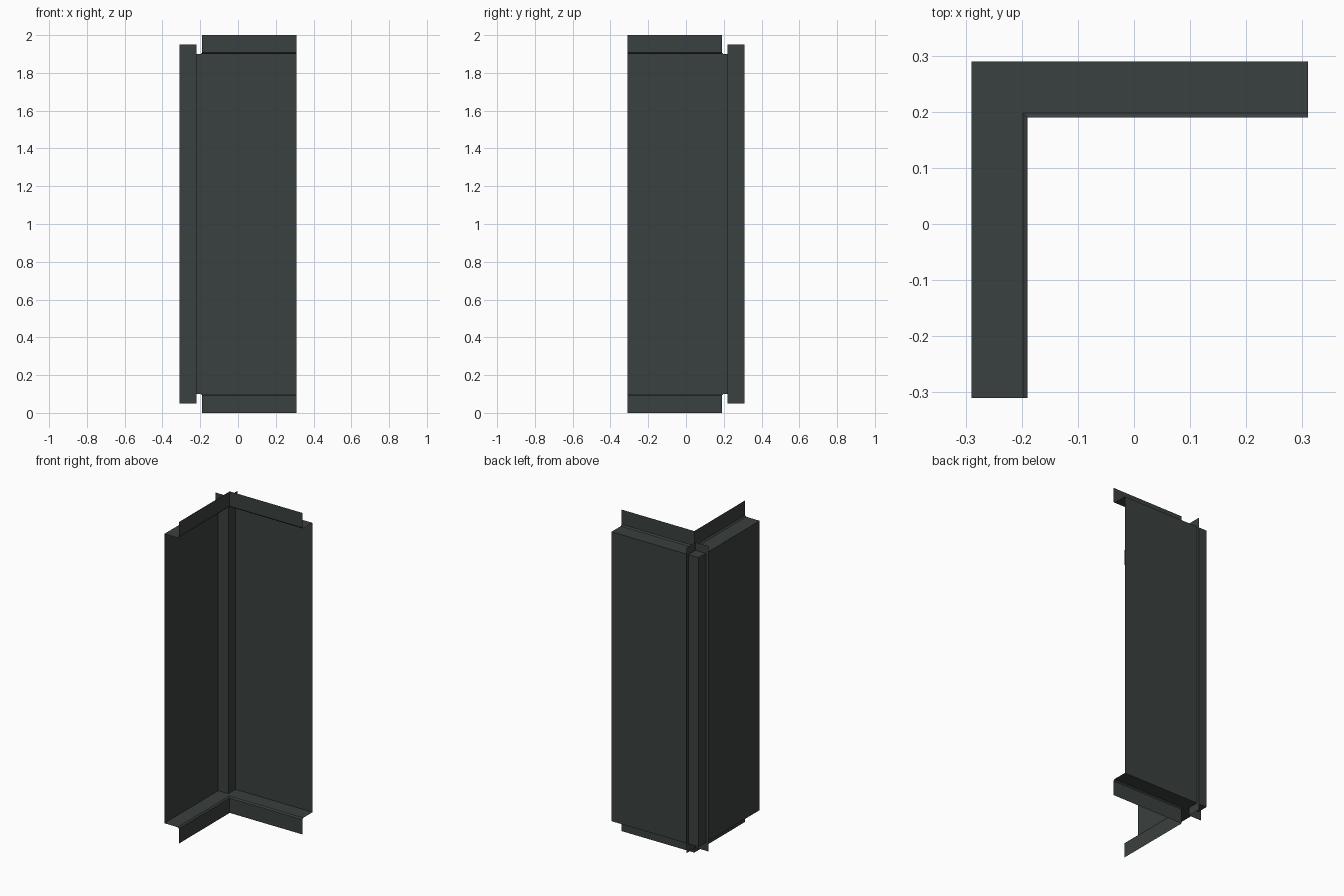
import bpy, bmesh

if "Cube" in bpy.data.objects:
    bpy.data.objects.remove(bpy.data.objects["Cube"])

metal = bpy.data.materials.new("dark_grey_metal")
metal.diffuse_color = (0.042, 0.052, 0.050, 1)
metal.use_nodes = True
metal.node_tree.nodes["Principled BSDF"].inputs["Base Color"].default_value = metal.diffuse_color

OUT, END = 0.29, 0.31    # outer wall offset, free end of each wing


def sheet(name, rows):
    """Thin sheet metal: a grid of quads through rows of points."""
    bm = bmesh.new()
    grid = [[bm.verts.new(p) for p in row] for row in rows]
    for r0, r1 in zip(grid, grid[1:]):
        for i in range(len(r0) - 1):
            bm.faces.new((r0[i], r0[i + 1], r1[i + 1], r1[i]))
    bmesh.ops.recalc_face_normals(bm, faces=bm.faces)
    me = bpy.data.meshes.new(name)
    bm.to_mesh(me)
    bm.free()
    me.materials.append(metal)
    ob = bpy.data.objects.new(name, me)
    bpy.context.collection.objects.link(ob)
    return ob


def wing_path(d, z):
    """L-shaped path, moved inward by d from the outer wall."""
    return [(END, OUT - d, z), (-OUT + d, OUT - d, z), (-OUT + d, -END, z)]


# Folded wall panel: lower lip, ledge, tall wall, ledge, upper lip
profile = [(0.1, 0), (0.1, 0.092), (0.092, 0.1), (0, 0.1),
           (0, 1.9), (0.092, 1.9), (0.1, 1.908), (0.1, 2)]
sheet("folded_corner_panel", [wing_path(d, z) for d, z in profile])

# Angle strip running up the corner, its flanges poking through the walls
strip = [(-0.31, 0.22), (-0.22, 0.22), (-0.22, 0.31)]
sheet("corner_angle_strip", [[(x, y, z) for x, y in strip] for z in (0.05, 1.95)])
